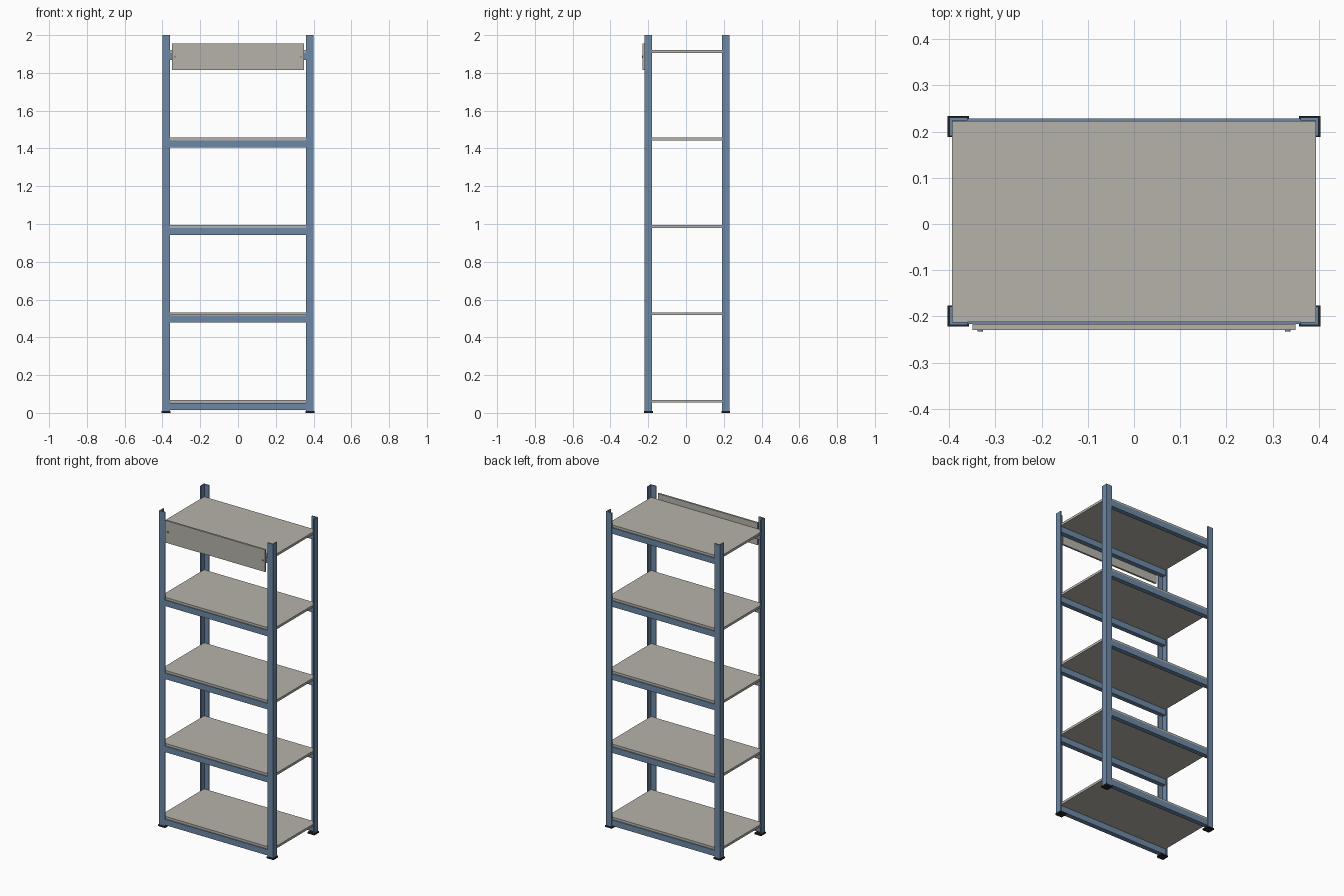
import bpy, bmesh, math
from mathutils import Matrix

if "Cube" in bpy.data.objects:
    bpy.data.objects.remove(bpy.data.objects["Cube"])


def material(name, rgb):
    m = bpy.data.materials.new(name)
    m.diffuse_color = (*rgb, 1)
    m.use_nodes = True
    m.node_tree.nodes["Principled BSDF"].inputs["Base Color"].default_value = m.diffuse_color
    return m


BLUE = material("steel_blue", (0.155, 0.25, 0.385))
BEIGE = material("warm_grey_board", (0.47, 0.45, 0.41))
BLACK = material("black_plastic", (0.015, 0.016, 0.018))
GREY = material("bolt_grey", (0.25, 0.25, 0.25))


def finish(name, bm, mat):
    bmesh.ops.recalc_face_normals(bm, faces=bm.faces)
    mesh = bpy.data.meshes.new(name)
    bm.to_mesh(mesh)
    bm.free()
    mesh.materials.append(mat)
    ob = bpy.data.objects.new(name, mesh)
    bpy.context.collection.objects.link(ob)
    return ob


def box(name, mat, x, y, z):
    bm = bmesh.new()
    bmesh.ops.create_cube(bm, size=1)
    for v in bm.verts:
        v.co = [(a + b) / 2 + c * (b - a) for (a, b), c in zip((x, y, z), v.co)]
    return finish(name, bm, mat)


def prism(name, mat, pts, z0, z1):
    bm = bmesh.new()
    face = bm.faces.new([bm.verts.new((x, y, z0)) for x, y in pts])
    ext = bmesh.ops.extrude_face_region(bm, geom=[face])["geom"]
    verts = [v for v in ext if isinstance(v, bmesh.types.BMVert)]
    bmesh.ops.translate(bm, verts=verts, vec=(0, 0, z1 - z0))
    return finish(name, bm, mat)


# Angle posts with square feet
W, T, H = 0.040, 0.007, 2.0
for side, sx in (("left", -1), ("right", 1)):
    for end, cy, sy in (("front", -0.219, -1), ("back", 0.231, 1)):
        profile = [(0, 0), (W, 0), (W, T), (T, T), (T, W), (0, W)]
        pts = [(sx * (0.40 - a), cy - sy * b) for a, b in profile]
        prism(f"{end}_{side}_post", BLUE, pts, 0.004, H)
        xs = sorted((sx * 0.404, sx * 0.357))
        ys = sorted((cy + sy * 0.003, cy - sy * 0.043))
        box(f"{end}_{side}_foot", BLACK, xs, ys, (0, 0.010))

# Five boards resting on front and back beams
for i in range(5):
    top = 0.069 + i * 0.463
    box(f"shelf_{i + 1}", BEIGE, (-0.394, 0.394), (-0.212, 0.223), (top - 0.015, top))
    for end, ys in (("front", (-0.217, -0.187)), ("back", (0.199, 0.2285))):
        box(f"{end}_beam_{i + 1}", BLUE, (-0.393, 0.393), ys, (top - 0.053, top - 0.0155))

# Header board on the top front with two bolts
box("header_board", BEIGE, (-0.35, 0.35), (-0.229, -0.217), (1.815, 1.955))
for side, x in (("left", -0.333), ("right", 0.333)):
    bm = bmesh.new()
    bmesh.ops.create_cone(bm, cap_ends=True, segments=12, radius1=0.006,
                          radius2=0.006, depth=0.006,
                          matrix=Matrix.Translation((x, -0.230, 1.885))
                          @ Matrix.Rotation(math.pi / 2, 4, 'X'))
    finish(f"{side}_header_bolt", bm, GREY)
